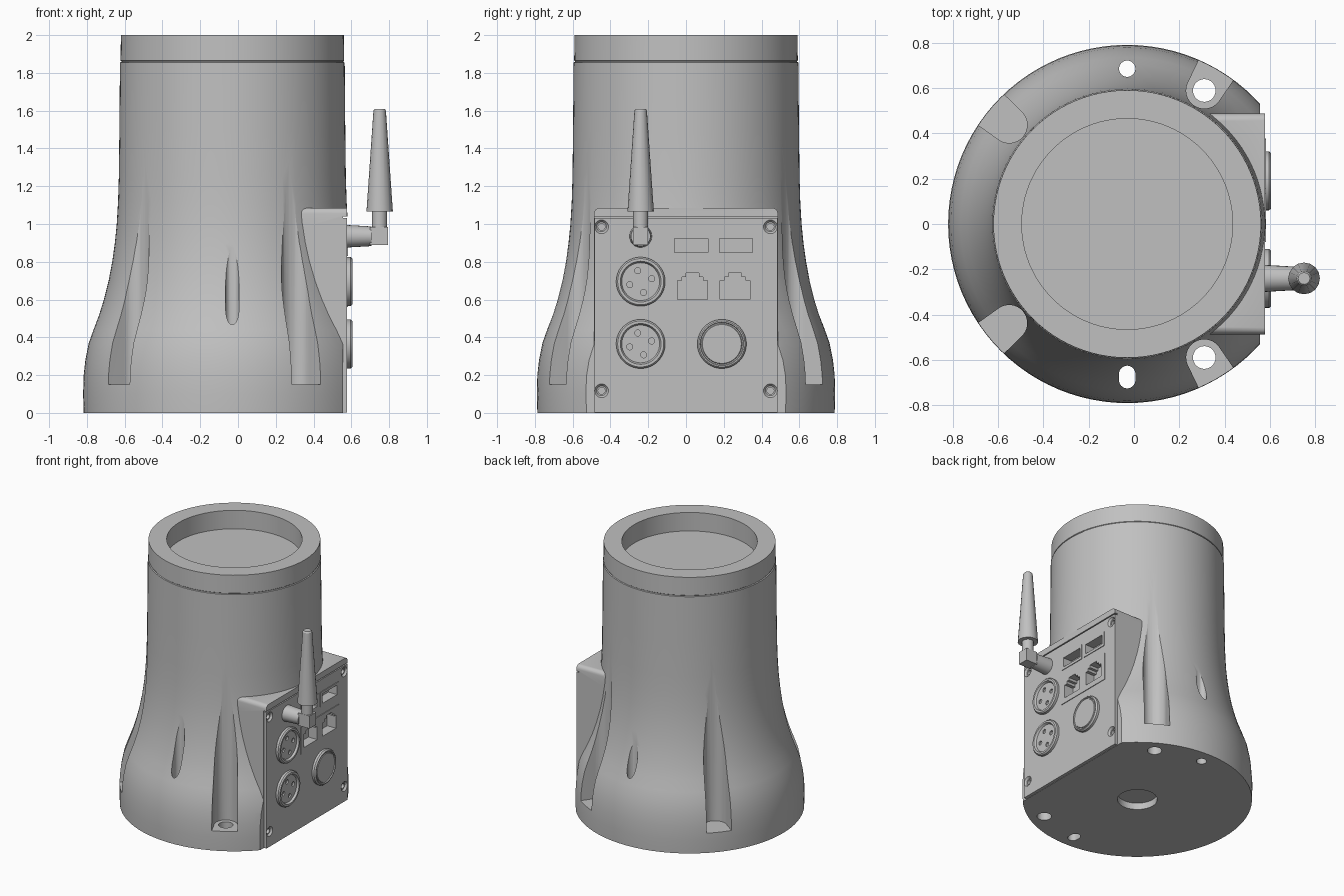
import bpy, bmesh, math
from mathutils import Matrix, Vector

cube = bpy.data.objects.get("Cube")
if cube:
    bpy.data.objects.remove(cube, do_unlink=True)

GREY = (0.53, 0.53, 0.53, 1)
mat = bpy.data.materials.new("light_grey")
mat.use_nodes = True
mat.diffuse_color = GREY
mat.node_tree.nodes["Principled BSDF"].inputs["Base Color"].default_value = GREY

AXIS = Matrix.Translation((-0.03, 0, 0))      # centre line of the round body
FACE = 0.578                                  # outer face of the panel
OUTWARD = Matrix.Rotation(math.pi / 2, 4, 'Y')


def finish(name, bm, matrix=Matrix()):
    bm.transform(matrix)
    bmesh.ops.recalc_face_normals(bm, faces=bm.faces)
    mesh = bpy.data.meshes.new(name)
    bm.to_mesh(mesh)
    bm.free()
    mesh.materials.append(mat)
    obj = bpy.data.objects.new(name, mesh)
    bpy.context.collection.objects.link(obj)
    return obj


def box(name, lo, hi, round_top=0):
    bm = bmesh.new()
    bmesh.ops.create_cube(bm, size=1)
    lo, hi = Vector(lo), Vector(hi)
    for v in bm.verts:
        v.co = Vector(l + (c + 0.5) * (h - l) for l, c, h in zip(lo, v.co, hi))
    if round_top:
        edges = [e for e in bm.edges
                 if all(v.co.z == max(w.co.z for w in bm.verts) for v in e.verts)
                 and abs(e.verts[0].co.y - e.verts[1].co.y) < 1e-6]
        bmesh.ops.bevel(bm, geom=edges, offset=round_top, segments=4,
                        profile=0.5, affect='EDGES')
    return finish(name, bm)


def lathe(name, profile, matrix, steps=32):
    """Solid of revolution from (radius, height) points, ends on the axis."""
    bm = bmesh.new()
    verts = [bm.verts.new((r, 0, z)) for r, z in profile]
    edges = [bm.edges.new(pair) for pair in zip(verts, verts[1:])]
    bmesh.ops.spin(bm, geom=verts + edges, cent=(0, 0, 0), axis=(0, 0, 1),
                   angle=2 * math.pi, steps=steps)
    bmesh.ops.remove_doubles(bm, verts=bm.verts, dist=1e-5)
    return finish(name, bm, matrix)


def rod(name, r0, r1, z0, z1, matrix, steps=32):
    return lathe(name, [(0, z0), (r0, z0), (r1, z1), (0, z1)], matrix, steps)


def prism(name, points, z0, z1, matrix):
    bm = bmesh.new()
    face = bm.faces.new([bm.verts.new((x, y, z0)) for x, y in points])
    top = bmesh.ops.extrude_face_region(bm, geom=[face])["geom"]
    for v in top:
        if isinstance(v, bmesh.types.BMVert):
            v.co.z = z1
    return finish(name, bm, matrix)


def arc(cx, r, start):
    """Half circle, counter-clockwise."""
    return [(cx + r * math.cos(start + math.pi * i / 16),
             r * math.sin(start + math.pi * i / 16)) for i in range(17)]


def combine(obj, tools, operation='DIFFERENCE'):
    for tool in tools:
        mod = obj.modifiers.new("cut", 'BOOLEAN')
        mod.operation, mod.solver, mod.object = operation, 'EXACT', tool
    dg = bpy.context.evaluated_depsgraph_get()
    dg.update()
    mesh = bpy.data.meshes.new_from_object(obj.evaluated_get(dg))
    obj.modifiers.clear()
    obj.data = mesh


def on_panel(y, z):
    return Matrix.Translation((FACE, y, z)) @ OUTWARD


# Flared round body with a seam below the rim and a shallow top recess
body = lathe("body", [
    (0, 0), (0.787, 0), (0.79, 0.1), (0.787, 0.2), (0.778, 0.28), (0.76, 0.37),
    (0.735, 0.44), (0.705, 0.52), (0.68, 0.6), (0.655, 0.7), (0.636, 0.8),
    (0.622, 0.9), (0.612, 1.0), (0.605, 1.12), (0.601, 1.25), (0.598, 1.5),
    (0.595, 1.855), (0.588, 1.858), (0.588, 1.862), (0.592, 1.865), (0.59, 2.0),
    (0.465, 2.0), (0.465, 1.86), (0, 1.86)], AXIS, 96)

# Square housing joined to the right side
housing = box("housing", (0, -0.487, 0.02), (FACE, 0.487, 1.085), 0.03)
combine(body, [housing], 'UNION')

# Screw pockets, bolt holes, locating hole and slot, base hole
cutters = [box("panel_seat", (0.555, -1, -0.5), (1.2, 1, 1.04)),
           rod("base_hole", 0.137, 0.137, -0.1, 0.05, AXIS)]
pocket = arc(0.68, 0.08, math.pi / 2) + [(1.0, -0.105), (1.0, 0.105)]
for angle in (60, 140, 220, 300):
    turn = AXIS @ Matrix.Rotation(math.radians(angle), 4, 'Z')
    cutters.append(prism("screw_pocket", pocket, 0.15, 1.6, turn))
    cutters.append(rod("bolt_hole", 0.05, 0.05, -0.1, 0.3,
                       turn @ Matrix.Translation((0.68, 0, 0))))
cutters.append(rod("locating_hole", 0.036, 0.036, -0.1, 1.1,
                   AXIS @ Matrix.Translation((0, 0.685, 0))))
slot = arc(0.661, 0.036, math.pi / 2) + arc(0.689, 0.036, -math.pi / 2)
cutters.append(prism("locating_slot", slot, -0.1, 1.1,
                     AXIS @ Matrix.Rotation(-math.pi / 2, 4, 'Z')))
combine(body, cutters)

# Connector panel and raised port bezels
panel = box("connector_panel", (0.555, -0.484, 0.002), (FACE, 0.484, 1.032))
bezels = [box("network_bezel", (0.57, -0.08, 0.56), (FACE + 0.005, 0.378, 0.767))]
ports = []
for y in (-0.08, 0.157):
    bezels.append(box("data_bezel", (0.57, y, 0.83), (FACE + 0.005, y + 0.216, 0.94)))
    ports.append(box("data_port", (0.51, y + 0.02, 0.85), (0.7, y + 0.196, 0.922)))
for y in (0.035, 0.26):
    for name, half, z0, z1 in (("jack", 0.08, 0.6, 0.70), ("jack_step", 0.055, 0.69, 0.72),
                               ("jack_tab", 0.035, 0.71, 0.74)):
        ports.append(box(name, (0.51, y - half, z0), (0.7, y + half, z1)))

# Corner screw recesses
for y in (-0.447, 0.447):
    for z in (0.117, 0.985):
        ports.append(rod("screw_recess", 0.026, 0.038, -0.014, 0.002, on_panel(y, z), 24))
        ports.append(rod("screw_socket", 0.018, 0.018, -0.035, 0.01, on_panel(y, z), 24))
for part in [body, panel] + bezels:
    combine(part, ports)

# Round connectors with four pin holes each
sockets = []
for z in (0.695, 0.365):
    socket = lathe("round_connector", [
        (0, -0.01), (0.13, -0.01), (0.13, 0.018), (0.122, 0.027), (0.108, 0.027),
        (0.1, 0.012), (0, 0.012)], on_panel(-0.24, z), 40)
    pins = []
    for i in range(4):
        a = math.radians(15 + 90 * i)
        pins.append(rod("pin_hole", 0.016, 0.016, 0.001, 0.05,
                        on_panel(-0.24 + 0.06 * math.cos(a), z + 0.06 * math.sin(a)), 16))
    combine(socket, pins)
    sockets += pins

# Push button
lathe("push_button", [
    (0, -0.01), (0.13, -0.01), (0.13, 0.017), (0.122, 0.027), (0.115, 0.027),
    (0.112, 0.02), (0.106, 0.02), (0.103, 0.025), (0, 0.025)], on_panel(0.19, 0.365), 40)

# Antenna: mount, elbow, post and tapered whip
rod("antenna_mount", 0.06, 0.052, -0.01, 0.13, on_panel(-0.24, 0.935), 24)
box("antenna_elbow", (0.7, -0.28, 0.89), (0.795, -0.2, 0.985))
upright = Matrix.Translation((0.75, -0.24, 0))
rod("antenna_post", 0.04, 0.04, 0.97, 1.08, upright, 24)
lathe("antenna_whip", [(0, 1.065), (0.07, 1.065), (0.033, 1.6), (0.026, 1.61), (0, 1.61)],
      upright, 16)

for tool in [housing] + cutters + ports + sockets:
    bpy.data.objects.remove(tool, do_unlink=True)

# Smooth shading with sharp edges kept
bpy.ops.object.select_all(action='DESELECT')
for obj in bpy.context.scene.objects:
    if obj.type == 'MESH':
        obj.select_set(True)
        bpy.context.view_layer.objects.active = obj
bpy.ops.object.shade_smooth_by_angle(angle=math.radians(28))
